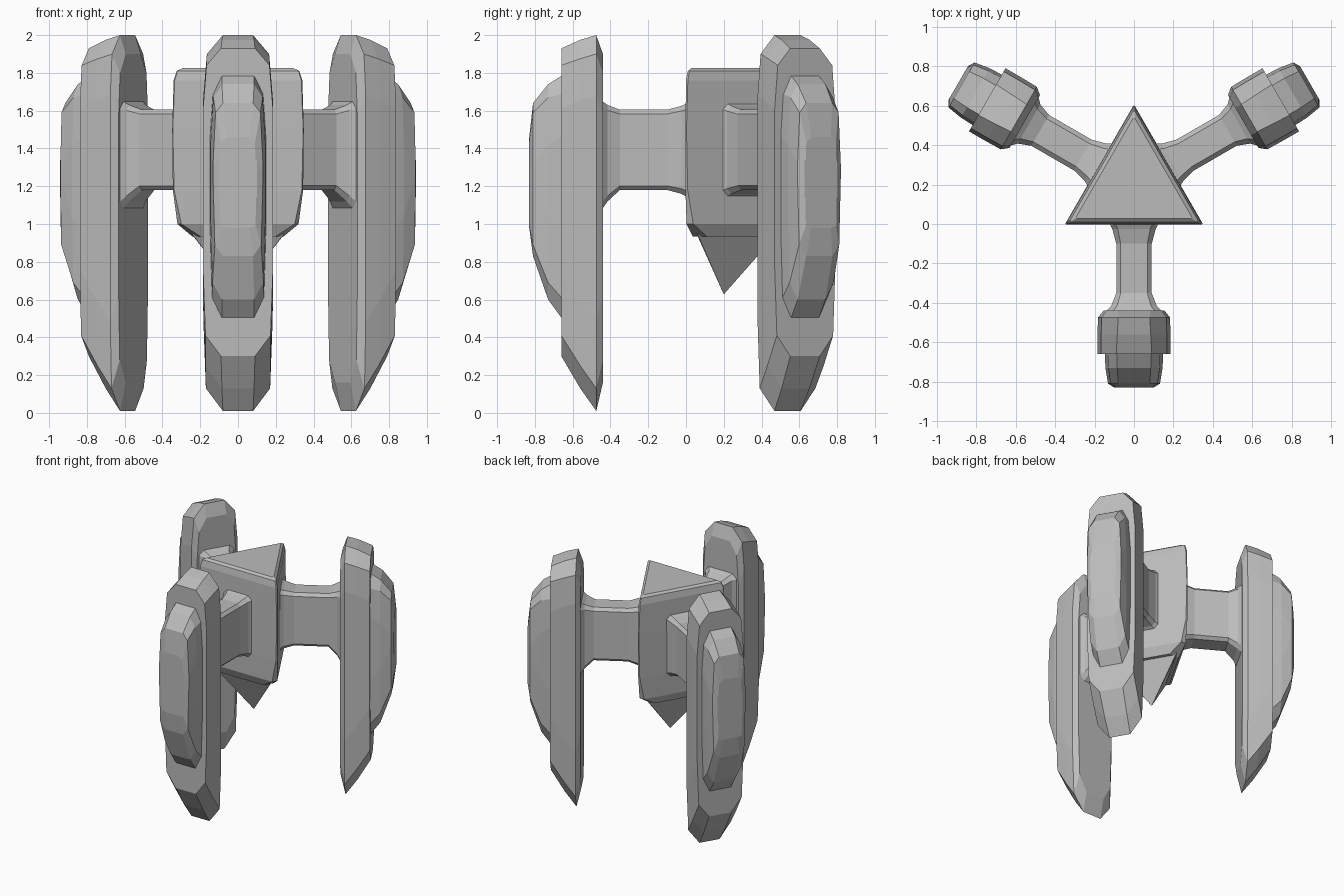
import bpy, bmesh, math
from mathutils import Matrix, Vector

if "Cube" in bpy.data.objects:
    bpy.data.objects.remove(bpy.data.objects["Cube"])

CENTRE = Vector((0, 0.2, 0))  # axis of the three-fold symmetry

grey = bpy.data.materials.new("grey")
grey.diffuse_color = (0.5, 0.5, 0.5, 1)
grey.use_nodes = True
grey.node_tree.nodes["Principled BSDF"].inputs["Base Color"].default_value = grey.diffuse_color


def loft(name, sections, matrix=Matrix.Identity(4)):
    """Skin a list of equal-length closed loops and cap both ends."""
    bm = bmesh.new()
    rings = [[bm.verts.new(p) for p in s] for s in sections]
    n = len(rings[0])
    for a, b in zip(rings, rings[1:]):
        for i in range(n):
            j = (i + 1) % n
            bm.faces.new((a[i], a[j], b[j], b[i]))
    bm.faces.new(rings[0])
    bm.faces.new(rings[-1])
    bmesh.ops.recalc_face_normals(bm, faces=bm.faces)
    bm.transform(matrix)
    me = bpy.data.meshes.new(name)
    bm.to_mesh(me)
    bm.free()
    me.materials.append(grey)
    ob = bpy.data.objects.new(name, me)
    bpy.context.collection.objects.link(ob)
    return ob


def mirrored(y, half):
    """Loop in the xz plane from its right half, listed top to bottom."""
    return [(x, y, z) for x, z in half] + [(-x, y, z) for x, z in reversed(half)]


def panel(y, w, zb, zt, n, cb, ct):
    """Long shield outline: half width w, clipped corners, narrow ends n."""
    return mirrored(y, [(n, zt), (w * 0.9, zt - ct), (w, zt - 0.32),
                        (w, zb + cb + 0.35), (w * 0.93, zb + cb), (n, zb)])


def octagon(y, w, zb, zt):
    c = w * 0.25
    return mirrored(y, [(w - c, zt), (w, zt - c), (w, zb + c), (w - c, zb)])


def triangle(z, x, a):
    """Triangle with blunt corners: side half length x at distance a."""
    pts = []
    for k in range(3):
        r = Matrix.Rotation(k * math.tau / 3, 3, 'Z')
        pts += [CENTRE + r @ Vector((s * x, -a, 0)) + Vector((0, 0, z)) for s in (-1, 1)]
    return pts


# central triangular hub
loft("hub", [triangle(*s) for s in (
    (0.935, 0.20, 0.165), (1.0, 0.30, 0.197), (1.18, 0.338, 0.203),
    (1.5, 0.345, 0.203), (1.76, 0.335, 0.2), (1.81, 0.32, 0.19), (1.825, 0.29, 0.172))])

# pointed spike under the hub
loft("lower_spike", [triangle(0.63, 0.002, 0.001), triangle(0.95, 0.245, 0.145)])

# three arms with pods, turned about the hub
for k, side in enumerate(("front", "right", "left")):
    m = (Matrix.Translation(CENTRE) @ Matrix.Rotation(k * math.tau / 3, 4, 'Z')
         @ Matrix.Translation(-CENTRE))
    # arm flaring at both ends
    loft(side + "_arm", [octagon(*s) for s in (
        (-0.45, 0.15, 1.07, 1.655), (-0.415, 0.115, 1.12, 1.63),
        (-0.35, 0.09, 1.18, 1.605), (-0.1, 0.09, 1.18, 1.605),
        (-0.025, 0.11, 1.16, 1.625), (0.03, 0.14, 1.13, 1.65))], m)
    # large inner shield
    loft(side + "_shield", [panel(*s) for s in (
        (-0.44, 0.155, 0.16, 1.90, 0.08, 0.12, 0.1),
        (-0.475, 0.183, 0.01, 2.0, 0.08, 0.12, 0.1),
        (-0.56, 0.185, 0.13, 1.975, 0.085, 0.12, 0.1),
        (-0.66, 0.185, 0.30, 1.93, 0.09, 0.11, 0.09))], m)
    # smaller outer pod
    loft(side + "_outer_pod", [panel(*s) for s in (
        (-0.65, 0.148, 0.49, 1.79, 0.085, 0.11, 0.1),
        (-0.73, 0.145, 0.60, 1.74, 0.085, 0.09, 0.07),
        (-0.81, 0.132, 0.83, 1.64, 0.08, 0.06, 0.05),
        (-0.83, 0.10, 0.98, 1.46, 0.06, 0.01, 0.03))], m)
